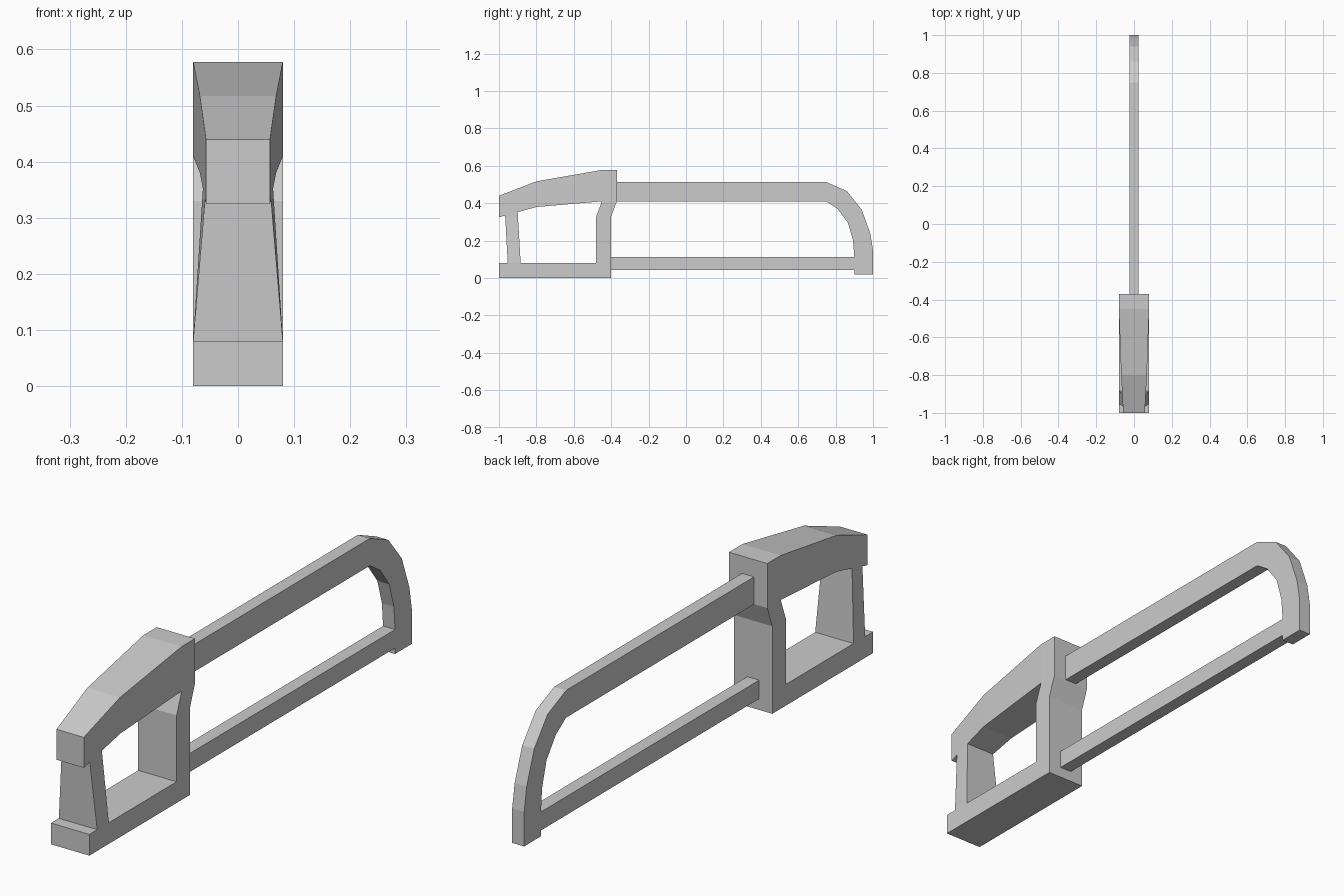
import bpy, bmesh

if "Cube" in bpy.data.objects:
    bpy.data.objects.remove(bpy.data.objects["Cube"])


def slab(name, pts, faces):
    """Mirror a side profile (y, z, half width) across x; wall in its boundary edges."""
    bm = bmesh.new()
    left = {k: bm.verts.new((-w, y, z)) for k, (y, z, w) in pts.items()}
    right = {k: bm.verts.new((w, y, z)) for k, (y, z, w) in pts.items()}
    edges = {(f[i], f[(i + 1) % len(f)]) for f in faces for i in range(len(f))}
    for f in faces:
        bm.faces.new([right[k] for k in f])
        bm.faces.new([left[k] for k in reversed(f)])
    for a, b in edges:
        if (b, a) not in edges:
            bm.faces.new((right[b], right[a], left[a], left[b]))
    bmesh.ops.recalc_face_normals(bm, faces=bm.faces)
    mesh = bpy.data.meshes.new(name)
    bm.to_mesh(mesh)
    bm.free()
    obj = bpy.data.objects.new(name, mesh)
    bpy.context.collection.objects.link(obj)
    return obj


# Handle: tapered grip, front post, flared rear post and base
W = 0.08
handle = {
    "a": (-1, .325, .057), "b": (-1, .44, .057),
    "c": (-.8, .517, .068), "d": (-.8, .38, .068),
    "e": (-.45, .578, W), "f": (-.45, .41, W),
    "g": (-.37, .578, W), "h": (-.37, .41, W),
    "p": (-.967, .334, .0588), "q": (-.90, .3525, .0625),
    "i": (-.48, .33, W), "j": (-.40, .33, W),
    "k": (-.48, .08, W), "l": (-.40, .08, W),
    "m": (-1, 0, W), "n": (-1, .08, W),
    "o": (-.953, .08, W), "r": (-.884, .08, W), "s": (-.40, 0, W),
}
slab("handle", handle, ["apqdcb", "dfec", "fhge", "ijhf", "klji", "orqp", "mslkron"])

# Frame: straight top bar bending down into the front arm (outer, inner pairs)
T = 0.025
outer = [(-.37, .513), (.75, .513), (.86, .465), (.94, .365), (.985, .24), (1, .15), (1, .02)]
inner = [(-.37, .41), (.75, .41), (.81, .37), (.866, .295), (.893, .20), (.90, .11), (.90, .02)]
frame = {}
for i, (o, n) in enumerate(zip(outer, inner)):
    frame["o", i] = (*o, T)
    frame["n", i] = (*n, T)
slab("frame", frame, [[("n", i), ("n", i + 1), ("o", i + 1), ("o", i)] for i in range(6)])

# Blade: lower bar between the handle and the arm
slab("blade", {"a": (-.40, .042, T), "b": (.90, .042, T),
               "c": (.90, .112, T), "d": (-.40, .112, T)}, ["abcd"])
